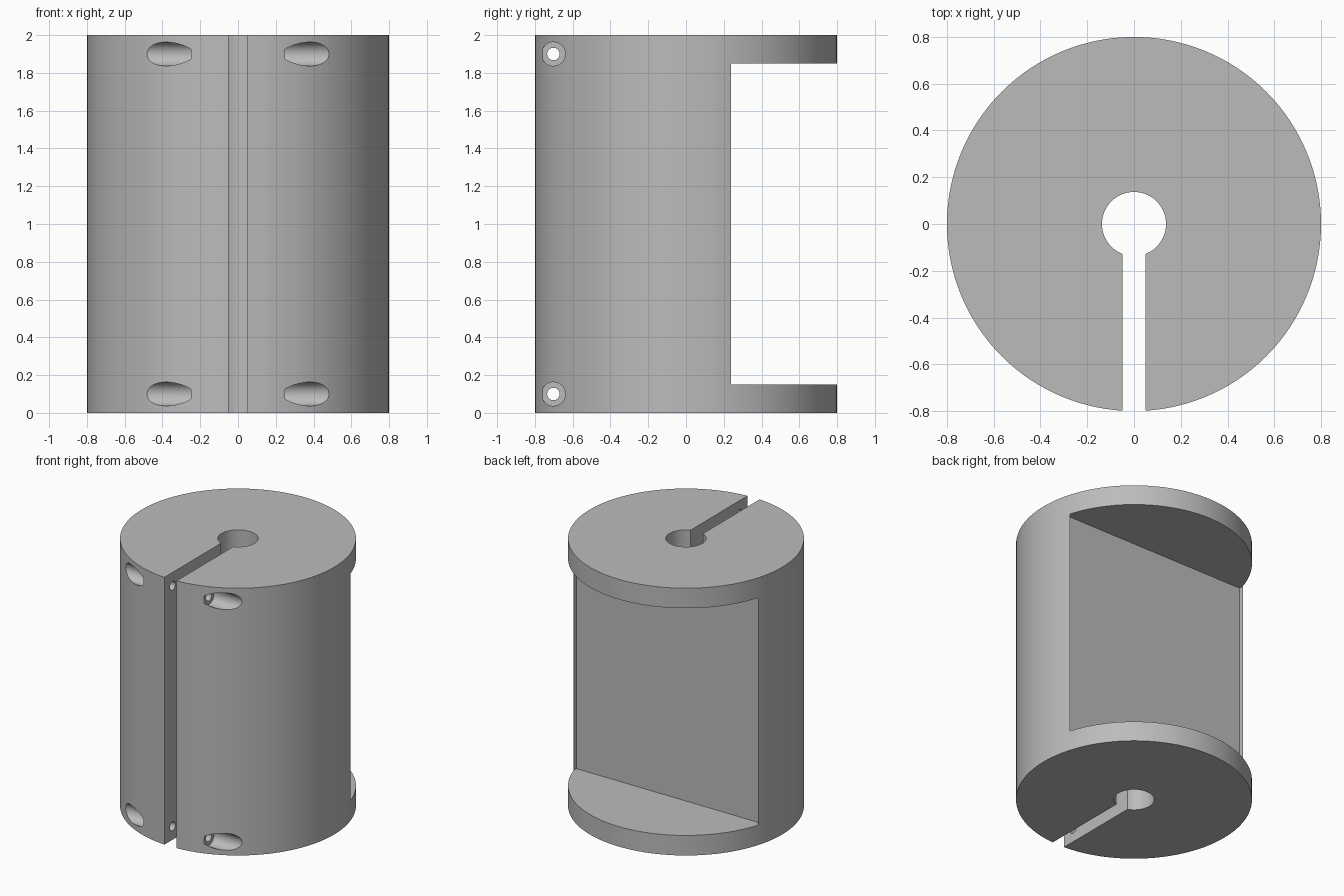
import bpy
import bmesh
import math
from mathutils import Matrix

cube = bpy.data.objects.get("Cube")
if cube:
    bpy.data.objects.remove(cube, do_unlink=True)

RADIUS, HEIGHT = 0.8, 2.0
BORE_RADIUS = 0.137
SLOT_HALF = 0.05
RECESS_HALF, RECESS_Y, FLANGE = 0.764, 0.203, 0.15
SCREW_Y, SCREW_Z = -0.702, 0.1
HOLE_RADIUS, HEAD_RADIUS, HEAD_SEAT = 0.033, 0.063, 0.25


def add_object(name, bm):
    mesh = bpy.data.meshes.new(name)
    bm.to_mesh(mesh)
    bm.free()
    obj = bpy.data.objects.new(name, mesh)
    bpy.context.collection.objects.link(obj)
    return obj


def cylinder(name, radius, length, centre, sides, along_x=False):
    bm = bmesh.new()
    turn = Matrix.Rotation(math.pi / 2, 4, 'Y') if along_x else Matrix()
    bmesh.ops.create_cone(bm, cap_ends=True, segments=sides, radius1=radius,
                          radius2=radius, depth=length,
                          matrix=Matrix.Translation(centre) @ turn)
    return add_object(name, bm)


def box(name, low, high):
    bm = bmesh.new()
    size = [b - a for a, b in zip(low, high)]
    centre = [(a + b) / 2 for a, b in zip(low, high)]
    bmesh.ops.create_cube(bm, size=1, matrix=Matrix.Translation(centre)
                          @ Matrix.Diagonal((*size, 1)))
    return add_object(name, bm)


def cut(target, cutter):
    mod = target.modifiers.new("cut", 'BOOLEAN')
    mod.operation = 'DIFFERENCE'
    mod.solver = 'EXACT'
    mod.object = cutter
    cutter.hide_render = True
    bpy.context.view_layer.objects.active = target
    bpy.ops.object.modifier_apply(modifier=mod.name)
    bpy.data.objects.remove(cutter, do_unlink=True)


# Round body
body = cylinder("clamp_body", RADIUS, HEIGHT, (0, 0, HEIGHT / 2), 128)

# Rear recess between the two end flanges
cut(body, box("recess_cutter", (-RECESS_HALF, RECESS_Y, FLANGE),
              (RECESS_HALF, 1, HEIGHT - FLANGE)))

# Central bore and the slot that opens it to the front
cut(body, cylinder("bore_cutter", BORE_RADIUS, 3, (0, 0, 1), 64))
cut(body, box("slot_cutter", (-SLOT_HALF, -1, -1), (SLOT_HALF, 0, 3)))

# Clamping screw holes with counterbored heads, top and bottom
for z in (SCREW_Z, HEIGHT - SCREW_Z):
    cut(body, cylinder("screw_cutter", HOLE_RADIUS, 2, (0, SCREW_Y, z), 32, True))
    for side in (-1, 1):
        cut(body, cylinder("head_cutter", HEAD_RADIUS, 1,
                           (side * (HEAD_SEAT + 0.5), SCREW_Y, z), 48, True))

# Single grey material
grey = bpy.data.materials.new("plain_grey")
grey.use_nodes = True
colour = (0.5, 0.5, 0.5, 1)
grey.diffuse_color = colour
grey.node_tree.nodes["Principled BSDF"].inputs["Base Color"].default_value = colour
body.data.materials.clear()
body.data.materials.append(grey)

# Smooth curved walls, crisp edges
bpy.ops.object.select_all(action='DESELECT')
body.select_set(True)
bpy.context.view_layer.objects.active = body
bpy.ops.object.shade_smooth_by_angle(angle=math.radians(20))
